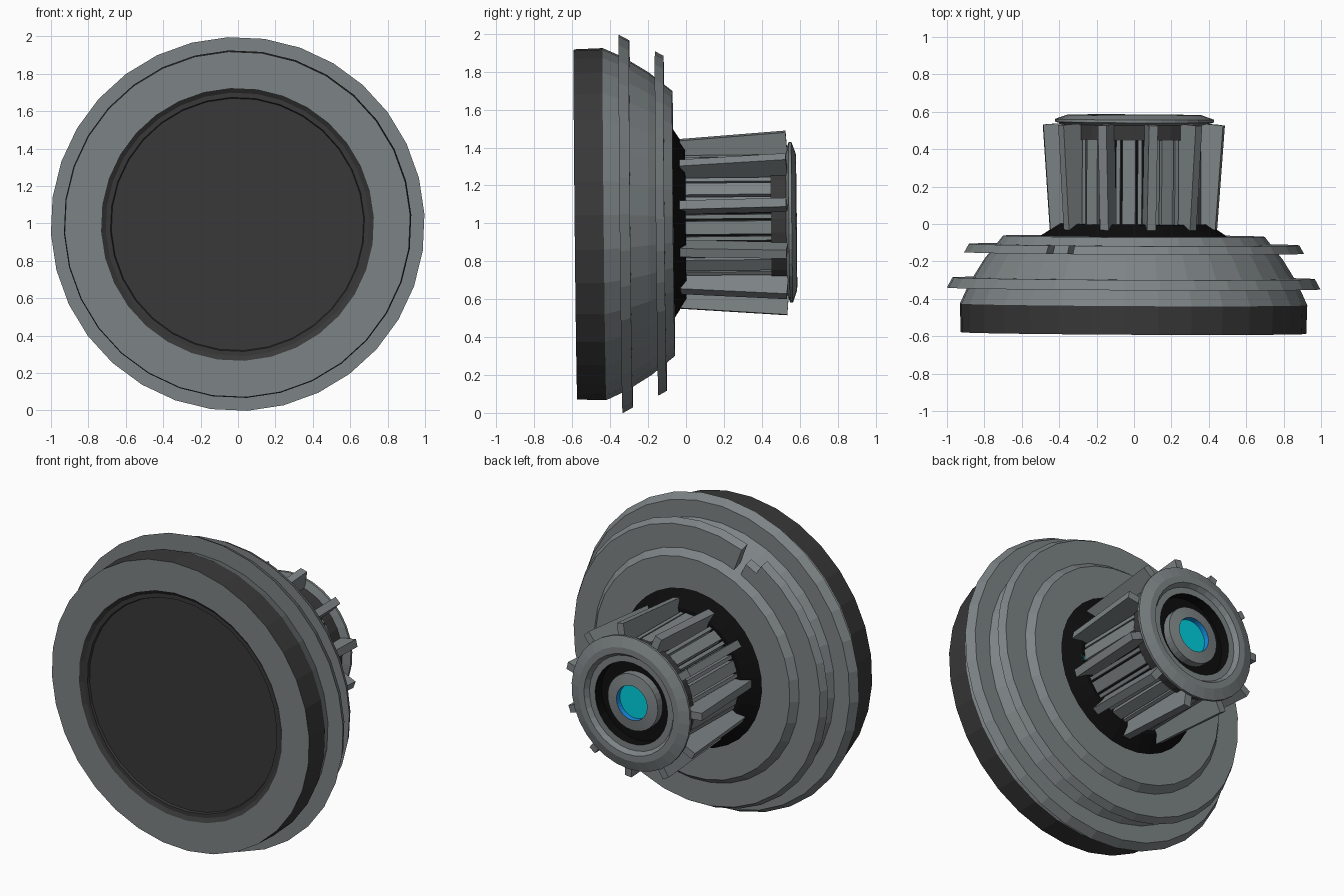
import bpy, bmesh, math
from mathutils import Matrix, Vector

if "Cube" in bpy.data.objects:
    bpy.data.objects.remove(bpy.data.objects["Cube"])

COLORS = {
    "metal_grey": (0.205, 0.228, 0.235), "dark_grey": (0.04, 0.04, 0.04),
    "black": (0.004, 0.004, 0.004), "cyan_glow": (0.0, 0.62, 0.72),
    "blue_glow": (0.01, 0.33, 0.95),
}
MATS = {}
for name, c in COLORS.items():
    MATS[name] = bpy.data.materials.new(name)
    MATS[name].diffuse_color = (*c, 1)
G, D, K, C, B = COLORS

# the whole model leans very slightly
TILT = (Matrix.Translation((0, 0, 1)) @ Matrix.Rotation(-0.005, 4, 'Z')
        @ Matrix.Rotation(0.01, 4, 'X'))


def finish(bm, name, mats):
    bmesh.ops.remove_doubles(bm, verts=bm.verts, dist=1e-5)
    bmesh.ops.recalc_face_normals(bm, faces=bm.faces)
    bm.transform(TILT)
    me = bpy.data.meshes.new(name)
    bm.to_mesh(me)
    bm.free()
    for m in mats:
        me.materials.append(MATS[m])
    ob = bpy.data.objects.new(name, me)
    bpy.context.collection.objects.link(ob)
    return ob


def polar(r, y, deg):
    a = math.radians(deg)
    return Vector((r * math.sin(a), y, r * math.cos(a)))


def lathe(name, profile, colors, sides=32, start=-3, sweep=360, closed=False):
    """Spin (radius, y) points about the y axis; one colour per segment."""
    bm = bmesh.new()
    mats = list(dict.fromkeys(colors))
    rings = [[bm.verts.new(polar(r, y, start + sweep * i / sides)) for r, y in profile]
             for i in range(sides + 1)]
    n = len(profile)
    for a, b in zip(rings, rings[1:]):
        for j in range(n if closed else n - 1):
            k = (j + 1) % n
            quad = [a[j], a[k], b[k], b[j]]
            if profile[j][0] == 0:
                quad = [a[j], a[k], b[k]]
            elif profile[k][0] == 0:
                quad = [a[j], a[k], b[j]]
            f = bm.faces.new(quad)
            f.material_index = mats.index(colors[j % len(colors)])
    if closed and sweep < 360:
        bm.faces.new(rings[0])
        bm.faces.new(rings[-1])
    bmesh.ops.delete(bm, geom=[v for v in bm.verts if not v.link_faces], context='VERTS')
    return finish(bm, name, mats)


def blades(name, outline, width, angles, color, offset=0.0):
    """Flat (radius, y) outlines given a thickness and repeated round the axis."""
    bm = bmesh.new()
    for deg in angles:
        rot = Matrix.Rotation(math.radians(deg), 4, 'Y')
        sides = [[bm.verts.new(rot @ Vector((offset + s * width / 2, y, r)))
                  for r, y in outline] for s in (-1, 1)]
        bm.faces.new(sides[0])
        bm.faces.new(sides[1][::-1])
        n = len(outline)
        for i in range(n):
            k = (i + 1) % n
            bm.faces.new([sides[0][i], sides[0][k], sides[1][k], sides[1][i]])
    return finish(bm, name, [color])


# main housing: front disc, face ring, dark rim, domed shell and black socket
lathe("housing",
      [(0, -.553), (.675, -.553), (.68, -.567), (.705, -.567), (.73, -.583), (.925, -.583),
       (.93, -.43), (.88, -.32), (.80, -.19), (.70, -.065), (.50, -.065), (.40, 0), (0, 0)],
      [D, D, D, D, G, D, G, G, G, G, K, K])

# front flange, full ring
lathe("large_flange", [(.85, -.345), (1.0, -.345), (.97, -.29), (.8, -.29)], [G], closed=True)

# rear flange with a gap and a lowered notch
lathe("small_flange", [(.74, -.155), (.91, -.155), (.885, -.11), (.68, -.11)], [G],
      start=-21, sweep=350, closed=True)
lathe("flange_notch", [(.74, -.155), (.84, -.155), (.82, -.11), (.68, -.11)], [G],
      sides=1, start=-31, sweep=6, closed=True)

# inner core and slats between the fins
FINS = [12 + i * 360 / 11 for i in range(11)]
GAPS = [a + 180 / 11 for a in FINS]
lathe("core", [(.335, -.02), (.335, .46)], [K], sides=22)
blades("wide_slats", [(.30, -.02), (.375, -.02), (.375, .45), (.30, .45)], .07, GAPS, G)
for side, x in (("left", -.058), ("right", .058)):
    blades(side + "_slats", [(.30, -.02), (.37, -.02), (.37, .45), (.30, .45)],
           .022, GAPS, G, x)

# cooling fins
blades("fins", [(.33, -.03), (.45, -.03), (.49, .53), (.36, .54)], .048, FINS, G)

# small light at the base of the core
blades("base_light", [(.36, -.03), (.40, -.03), (.40, 0), (.36, 0)], .03, [97], C)

# end cap with nozzle and glowing lens
lathe("end_cap",
      [(.33, .45), (.375, .45), (.375, .53), (.425, .545), (.425, .56), (.36, .583),
       (.32, .583), (.30, .555), (.26, .555), (.26, .49), (.18, .49), (.18, .54),
       (.11, .55), (.11, .515), (0, .515)],
      [D, D, G, G, G, G, G, G, K, K, G, G, B, C])

for m in bpy.data.materials:
    if m.users and not m.is_grease_pencil:
        m.use_nodes = True
        m.node_tree.nodes["Principled BSDF"].inputs["Base Color"].default_value = m.diffuse_color
